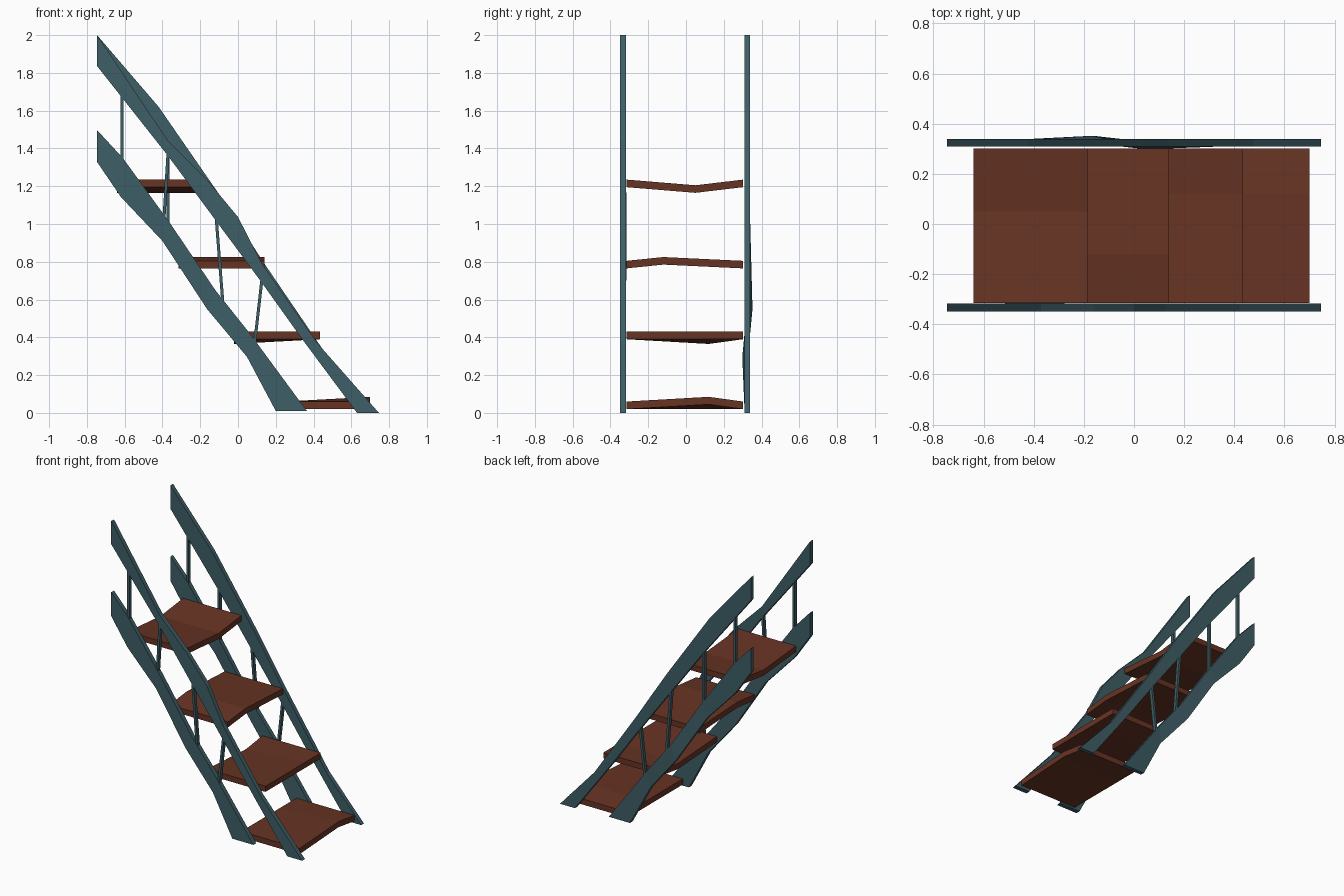
import bpy, bmesh
from mathutils import Vector

if "Cube" in bpy.data.objects:
    bpy.data.objects.remove(bpy.data.objects["Cube"], do_unlink=True)


def material(name, colour):
    m = bpy.data.materials.new(name)
    m.use_nodes = True
    m.diffuse_color = colour
    m.node_tree.nodes["Principled BSDF"].inputs["Base Color"].default_value = colour
    return m


TEAL = material("dark teal paint", (0.048, 0.112, 0.133, 1))
WOOD = material("red brown wood", (0.135, 0.034, 0.017, 1))


def loft(name, rings, mat):
    """Skin a row of four-cornered cross-sections and cap both ends."""
    bm = bmesh.new()
    loops = [[bm.verts.new(p) for p in ring] for ring in rings]
    for a, b in zip(loops, loops[1:]):
        for i in range(4):
            j = (i + 1) % 4
            bm.faces.new((a[i], a[j], b[j], b[i]))
    bm.faces.new(loops[0])
    bm.faces.new(loops[-1])
    bmesh.ops.recalc_face_normals(bm, faces=bm.faces)
    mesh = bpy.data.meshes.new(name)
    bm.to_mesh(mesh)
    bm.free()
    mesh.materials.append(mat)
    obj = bpy.data.objects.new(name, mesh)
    bpy.context.collection.objects.link(obj)


def beam(name, y0, y1, top, bottom, warp=None):
    """Crooked plank; warp shifts the lower edge sideways at a station."""
    warp = warp or {}
    rings = []
    for i, ((xt, zt), (xb, zb)) in enumerate(zip(top, bottom)):
        d = warp.get(i, 0)
        rings.append([(xt, y0, zt), (xt, y1, zt), (xb, y1 + d, zb), (xb, y0 + d, zb)])
    loft(name, rings, TEAL)


FRONT = (-0.349, -0.318)
BACK = (0.31, 0.34)

# Handrails
rail_bottom = [(-0.746, 1.836), (-0.37, 1.36), (-0.116, 1.016),
               (0.0, 0.86), (0.127, 0.688), (0.34, 0.39), (0.63, 0)]
beam("front_handrail", *FRONT,
     [(-0.746, 2), (-0.37, 1.44), (-0.16, 1.23), (0, 1.037),
      (0.127, 0.79), (0.42, 0.37), (0.746, 0)], rail_bottom)
beam("back_handrail", *BACK,
     [(-0.746, 2), (-0.42, 1.62), (-0.09, 1.143), (0.03, 0.96),
      (0.14, 0.79), (0.476, 0.296), (0.746, 0)], rail_bottom)

# Stringers
string_top = [(-0.746, 1.497), (-0.61, 1.35), (-0.36, 1.005),
              (-0.12, 0.65), (0.063, 0.42), (0.365, 0.01)]
string_bottom = [(-0.746, 1.328), (-0.62, 1.143), (-0.4, 0.91),
                 (-0.164, 0.55), (0.048, 0.296), (0.2, 0.01)]
beam("front_stringer", *FRONT, string_top, string_bottom, {2: 0.004})
beam("back_stringer", *BACK, string_top, string_bottom, {3: 0.012, 4: -0.012})

# Balusters, each as its upper and lower end
posts = [((-0.615, 1.70), (-0.615, 1.32)), ((-0.37, 1.38), (-0.395, 0.98)),
         ((-0.116, 1.04), (-0.08, 0.58)), ((0.127, 0.71), (0.085, 0.34))]
for side, (y0, y1) in (("front", FRONT), ("back", BACK)):
    for i, (up, low) in enumerate(posts):
        if side == "back" and i == 1:
            low = (-0.37, low[1])
        rings = [[(x - 0.008, y0 + 0.003, z), (x + 0.008, y0 + 0.003, z),
                  (x + 0.008, y1 - 0.003, z), (x - 0.008, y1 - 0.003, z)]
                 for x, z in (up, low)]
        loft(f"{side}_baluster_{i + 1}", rings, TEAL)

# Treads: right end x, top height, bend position, bend at left and right ends
DEPTH, THICK = 0.455, 0.04
treads = [(0.70, 0.06, 0.12, 0, 0.025), (0.435, 0.43, 0.12, -0.025, 0),
          (0.14, 0.805, -0.12, 0.02, 0.02), (-0.185, 1.235, 0.05, -0.03, -0.03)]
for n, (x1, z, bend_y, bend_l, bend_r) in enumerate(treads):
    x0 = x1 - DEPTH
    rings = []
    for y, k in ((-0.315, 0), (bend_y, 1), (0.302, 0)):
        zl, zr = z + k * bend_l, z + k * bend_r
        rings.append([(x0, y, zl), (x1, y, zr), (x1, y, zr - THICK), (x0, y, zl - THICK)])
    loft(f"tread_{n + 1}", rings, WOOD)
